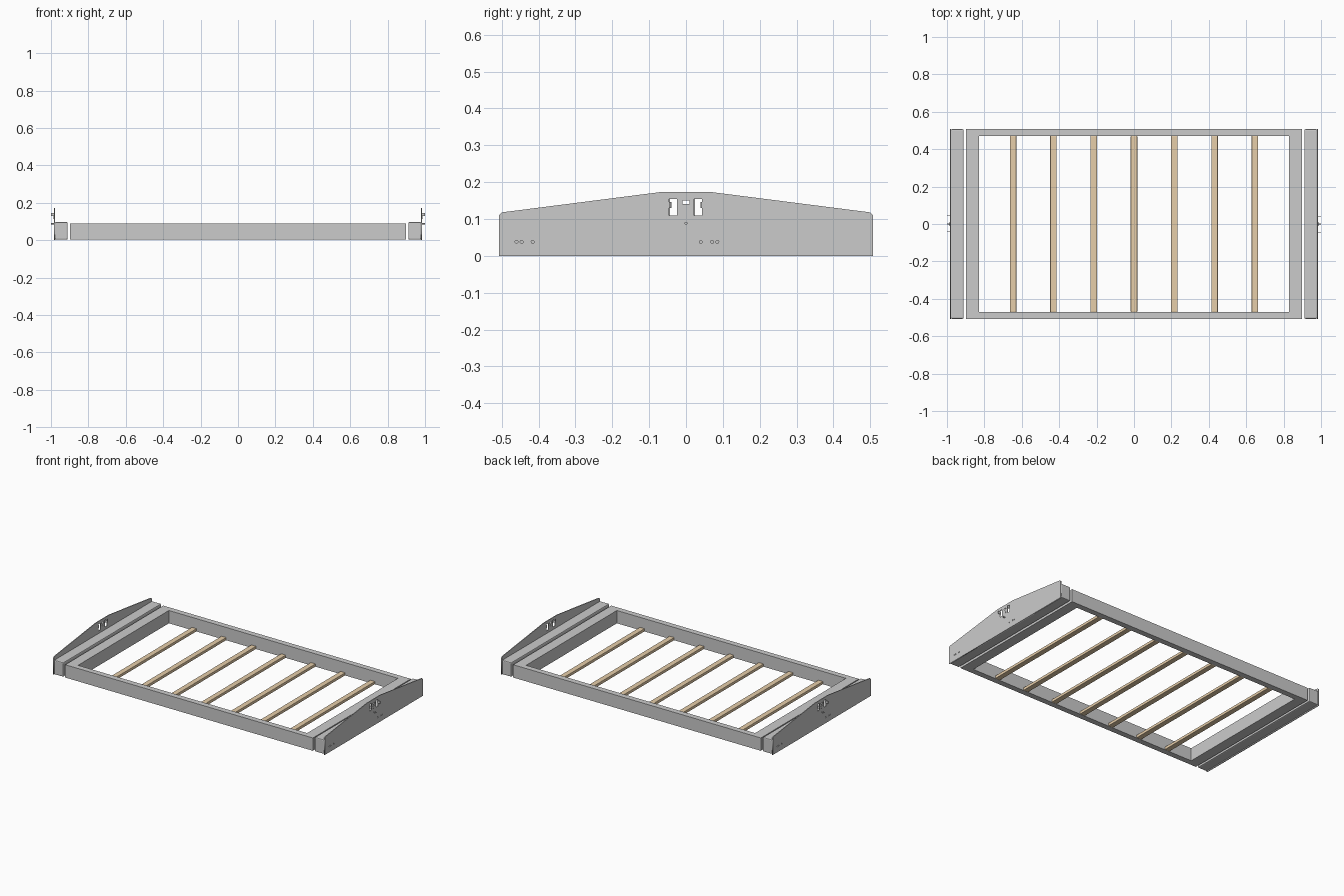
import bpy
import math
from mathutils import Matrix

if "Cube" in bpy.data.objects:
    bpy.data.objects.remove(bpy.data.objects["Cube"])

wood = bpy.data.materials.new("wood")
wood.diffuse_color = (0.80, 0.62, 0.40, 1)
wood.use_nodes = True
wood.node_tree.nodes["Principled BSDF"].inputs["Base Color"].default_value = wood.diffuse_color


def box(name, x, y, z, bevel=0.0, mat=None):
    """Box spanning the given (min, max) ranges."""
    bpy.ops.mesh.primitive_cube_add(size=1)
    o = bpy.context.object
    o.name = name
    size = [r[1] - r[0] for r in (x, y, z)]
    mid = [(r[1] + r[0]) / 2 for r in (x, y, z)]
    o.data.transform(Matrix.Translation(mid) @ Matrix.Diagonal((*size, 1)))
    if bevel:
        m = o.modifiers.new("edge", 'BEVEL')
        m.width, m.segments = bevel, 2
    if mat:
        o.data.materials.append(mat)
    return o


def pin(name, y, z, r, x0, x1):
    """Cylinder lying along x."""
    bpy.ops.mesh.primitive_cylinder_add(vertices=20, radius=r, depth=x1 - x0)
    o = bpy.context.object
    o.name = name
    o.data.transform(Matrix.Translation(((x0 + x1) / 2, y, z)) @ Matrix.Rotation(math.pi / 2, 4, 'Y'))
    bpy.ops.object.shade_smooth_by_angle()
    return o


def circle(y, z, r, n=14):
    return [(y + r * math.cos(2 * math.pi * i / n), z + r * math.sin(2 * math.pi * i / n)) for i in range(n)]


def rect(y0, y1, z0, z1):
    return [(y0, z0), (y1, z0), (y1, z1), (y0, z1)]


def sheet(name, loops, x, thick):
    """Flat plate in the y-z plane; loops after the first are holes."""
    cu = bpy.data.curves.new(name, 'CURVE')
    cu.dimensions, cu.fill_mode, cu.extrude = '2D', 'BOTH', thick / 2
    for pts in loops:
        s = cu.splines.new('POLY')
        s.points.add(len(pts) - 1)
        for p, (a, b) in zip(s.points, pts):
            p.co = (a, b, 0, 1)
        s.use_cyclic_u = True
    o = bpy.data.objects.new(name, cu)
    bpy.context.collection.objects.link(o)
    bpy.ops.object.select_all(action='DESELECT')
    o.select_set(True)
    bpy.context.view_layer.objects.active = o
    bpy.ops.object.convert(target='MESH')
    o = bpy.context.object
    # local x -> y, local y -> z, local z -> x
    o.data.transform(Matrix(((0, 0, 1, x), (1, 0, 0, 0), (0, 1, 0, 0), (0, 0, 0, 1))))
    return o


# Main frame: two long rails and two wider end rails
Z = (0.004, 0.088)
for side, s in (("front", -1), ("back", 1)):
    box(side + "_rail", (-0.897, 0.897), sorted((s * 0.47, s * 0.507)), Z)
for side, s in (("left", -1), ("right", 1)):
    box(side + "_frame_end", sorted((s * 0.83, s * 0.897)), (-0.47, 0.47), Z)

# Wooden slats low between the rails
for i in range(-3, 4):
    c = i * 0.2155
    box(f"slat_{i + 4}", (c - 0.0175, c + 0.0175), (-0.471, 0.471), (0.004, 0.023), 0.003, wood)

# Right end assembly: beam, plate with openings, tabs and pins
profile = [(-0.507, 0), (0.507, 0), (0.507, 0.111), (0.5, 0.118), (0.07, 0.173),
           (-0.07, 0.173), (-0.5, 0.118), (-0.507, 0.111)]
holes = [rect(-0.046, -0.024, 0.110, 0.154), rect(0.022, 0.044, 0.110, 0.154),
         rect(-0.01, 0.01, 0.141, 0.15)]
holes += [circle(y, 0.038, 0.004) for y in (-0.46, -0.446, -0.416, 0.04, 0.071, 0.085)]
end = [
    box("end_beam", (0.911, 0.979), (-0.507, 0.507), (0.003, 0.097), 0.006),
    sheet("end_plate", [profile] + holes, 0.982, 0.005),
    box("front_tab", (0.98, 1.0), (-0.046, -0.042), (0.130, 0.146)),
    box("back_tab", (0.98, 1.0), (0.040, 0.044), (0.130, 0.146)),
    pin("round_boss", 0, 0.122, 0.01, 0.978, 0.986),
    pin("locating_pin", 0, 0.088, 0.004, 0.978, 1.0),
]

# Left end is the same assembly turned half way round
for o in end:
    c = o.copy()
    c.data = o.data.copy()
    c.data.transform(Matrix.Rotation(math.pi, 4, 'Z'))
    c.name = "left_" + o.name
    o.name = "right_" + o.name
    bpy.context.collection.objects.link(c)
